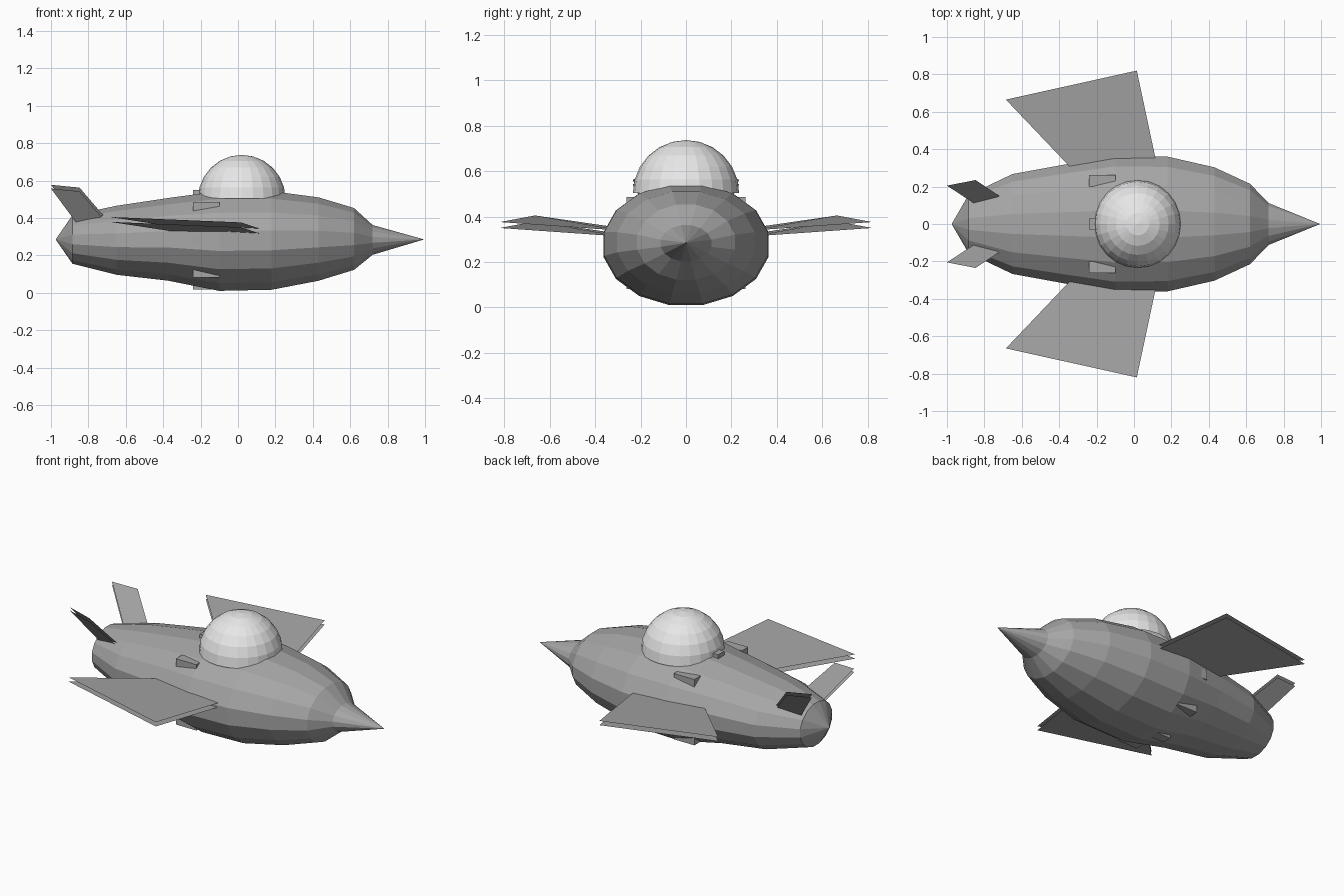
import bpy, bmesh, math

cube = bpy.data.objects.get("Cube")
if cube:
    bpy.data.objects.remove(cube, do_unlink=True)


def material(name, value):
    mat = bpy.data.materials.new(name)
    mat.use_nodes = True
    colour = (value, value, value, 1)
    mat.diffuse_color = colour
    mat.node_tree.nodes["Principled BSDF"].inputs["Base Color"].default_value = colour
    return mat


grey = material("hull grey", 0.38)
pale = material("canopy pale grey", 0.8)


def finish(name, bm, mat):
    mesh = bpy.data.meshes.new(name)
    bm.to_mesh(mesh)
    bm.free()
    mesh.materials.append(mat)
    obj = bpy.data.objects.new(name, mesh)
    bpy.context.collection.objects.link(obj)
    return obj


# Hull: sixteen-sided elliptical rings (x, half width, bottom, top) closed by two cones
SIDES = 16
AXIS = 0.285
rings = [(-0.885, 0.155, 0.155, 0.415), (-0.65, 0.267, 0.096, 0.465),
         (-0.37, 0.318, 0.064, 0.507), (-0.10, 0.364, 0.010, 0.543),
         (0.18, 0.360, 0.016, 0.543), (0.43, 0.303, 0.064, 0.510),
         (0.62, 0.215, 0.122, 0.453), (0.72, 0.112, 0.203, 0.362)]
bm = bmesh.new()
loops = []
flat = math.cos(math.pi / SIDES)
for x, half, low, high in rings:
    loop = []
    for i in range(SIDES):
        a = math.tau * (i + 0.5) / SIDES
        loop.append(bm.verts.new((x, half * math.cos(a) / flat,
                                  (low + high) / 2 + (high - low) / 2 * math.sin(a) / flat)))
    loops.append(loop)
tail_tip = bm.verts.new((-0.975, 0, AXIS))
nose_tip = bm.verts.new((0.995, 0, AXIS))
for i in range(SIDES):
    j = (i + 1) % SIDES
    for a, b in zip(loops, loops[1:]):
        bm.faces.new((a[i], a[j], b[j], b[i]))
    bm.faces.new((tail_tip, loops[0][j], loops[0][i]))
    bm.faces.new((nose_tip, loops[-1][i], loops[-1][j]))
bmesh.ops.recalc_face_normals(bm, faces=bm.faces)
finish("hull", bm, grey)

# Canopy: faceted half sphere
bm = bmesh.new()
bmesh.ops.create_uvsphere(bm, u_segments=24, v_segments=12, radius=0.234)
bmesh.ops.delete(bm, geom=[v for v in bm.verts if v.co.z < -0.01], context='VERTS')
bmesh.ops.translate(bm, verts=bm.verts, vec=(0.02, 0, 0.503))
finish("canopy", bm, pale)


# Wings and tail fins: an upper and a lower skin with open edges
def skins(name, outline, gap, side):
    bm = bmesh.new()
    for upper in (True, False):
        verts = [bm.verts.new((x, side * y, z - (0 if upper else gap))) for x, y, z in outline]
        face = bm.faces.new(verts)
        face.normal_update()
        if (face.normal.z > 0) != upper:
            face.normal_flip()
    finish(name, bm, grey)


wing = [(-0.685, 0.665, 0.405), (0.015, 0.82, 0.376), (0.13, 0.28, 0.338), (-0.29, 0.25, 0.345)]
fin = [(-1.0, 0.205, 0.577), (-0.847, 0.235, 0.562), (-0.70, 0.137, 0.39), (-0.85, 0.107, 0.375)]
for label, side in (("left", 1), ("right", -1)):
    skins(label + "_wing", wing, 0.026, side)
    skins(label + "_tail_fin", fin, 0.02, side)

# Vent blocks: eight square-cut blocks spaced around the hull behind the canopy
for i in range(8):
    a = math.tau * i / 8
    bm = bmesh.new()
    bmesh.ops.create_cube(bm, size=1)
    bmesh.ops.scale(bm, verts=bm.verts, vec=(0.14, 0.06, 0.06))
    reach = 0.93 if i % 2 else 0.9
    bmesh.ops.translate(bm, verts=bm.verts,
                        vec=(-0.17, 0.352 * reach * math.cos(a), 0.283 + 0.262 * reach * math.sin(a)))
    finish("vent_block_%d" % (i + 1), bm, grey)
